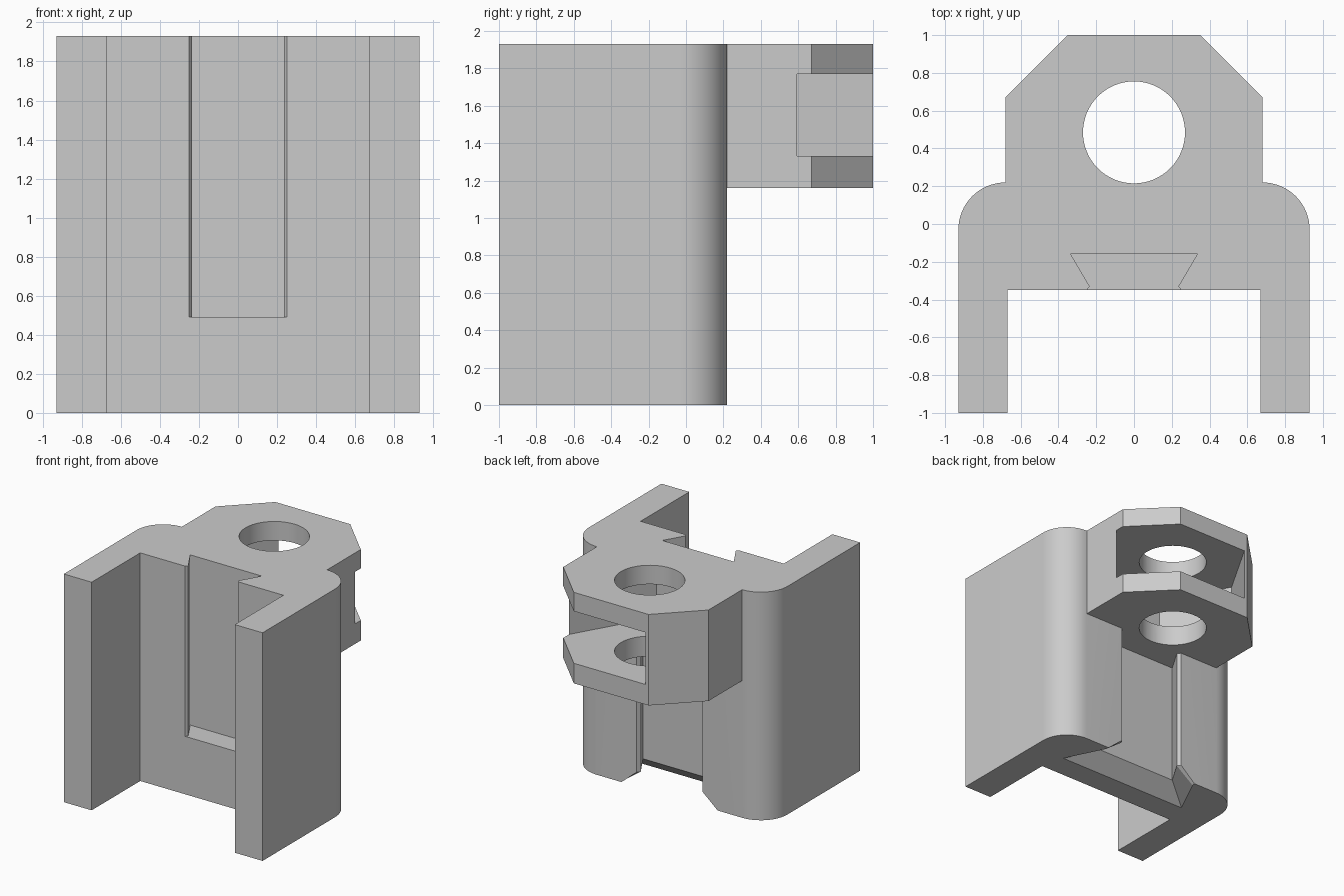
import bpy, bmesh
from math import sin, cos, pi, radians
from mathutils import Vector

if "Cube" in bpy.data.objects:
    bpy.data.objects.remove(bpy.data.objects["Cube"], do_unlink=True)

grey = bpy.data.materials.new("plain_grey")
grey.use_nodes = True
grey.diffuse_color = (0.6, 0.6, 0.6, 1)
grey.node_tree.nodes["Principled BSDF"].inputs["Base Color"].default_value = (0.6, 0.6, 0.6, 1)

HEIGHT, LUG_Z = 1.93, 1.16
HOLE = Vector((0, 0.485))


def loft(name, sections):
    """Solid through a stack of (outline, z) sections of equal point count."""
    bm = bmesh.new()
    rings = [[bm.verts.new((p[0], p[1], z)) for p in pts] for pts, z in sections]
    n = len(rings[0])
    for low, high in zip(rings, rings[1:]):
        for i in range(n):
            j = (i + 1) % n
            bm.faces.new((low[i], low[j], high[j], high[i]))
    bm.faces.new(rings[0][::-1])
    bm.faces.new(rings[-1])
    bmesh.ops.recalc_face_normals(bm, faces=bm.faces)
    mesh = bpy.data.meshes.new(name)
    bm.to_mesh(mesh)
    bm.free()
    mesh.materials.append(grey)
    obj = bpy.data.objects.new(name, mesh)
    bpy.context.collection.objects.link(obj)
    return obj


def prism(name, pts, z0, z1):
    return loft(name, [(pts, z0), (pts, z1)])


def mirrored(half):
    """Close a +x half outline by mirroring it."""
    return half + [(-x, y) for x, y in reversed(half)]


def combine(target, tool, operation):
    tool.hide_render = True
    mod = target.modifiers.new(operation, 'BOOLEAN')
    mod.operation, mod.object, mod.solver = operation, tool, 'EXACT'
    bpy.context.view_layer.objects.active = target
    bpy.ops.object.modifier_apply(modifier=mod.name)
    bpy.data.objects.remove(tool, do_unlink=True)


# U-shaped channel with rounded rear corners
corner = [(0.68 + 0.25 * cos(t * pi / 32), -0.03 + 0.25 * sin(t * pi / 32)) for t in range(17)]
body = prism("bracket_body",
             mirrored([(0.67, -0.35), (0.67, -1), (0.93, -1)] + corner), 0, HEIGHT)

# Rear lug with clipped corners
lug = prism("rear_lug", mirrored([(0.68, 0.1), (0.68, 0.67), (0.35, 1)]), LUG_Z, HEIGHT)
combine(body, lug, 'UNION')

# Front dovetail groove, open at the top
front_groove = prism("front_groove",
                     mirrored([(0.25, -0.45), (0.25, -0.35), (0.235, -0.33), (0.335, -0.16)]),
                     0.49, 2.1)
combine(body, front_groove, 'DIFFERENCE')

# Rear dovetail groove under the lug, flared at the bottom
narrow = mirrored([(0.31, 0.3), (0.31, 0.22), (0.29, 0.19), (0.41, -0.01)])
wide = mirrored([(0.45, 0.3), (0.45, 0.22), (0.455, 0.19), (0.62, -0.145)])
rear_groove = loft("rear_groove", [(wide, -0.1), (wide, 0), (narrow, 0.12), (narrow, LUG_Z)])
combine(body, rear_groove, 'DIFFERENCE')

# Angled slot with a half-hexagon end
radius = 0.535 / cos(pi / 6)
slot = [HOLE + radius * Vector((cos(radians(a)), sin(radians(a)))) for a in (180, 240, 300, 360)]
out = 1.5 * Vector((cos(pi / 3), sin(pi / 3)))
slot = [slot[0] + out] + slot + [slot[-1] + out]
combine(body, prism("nut_slot", slot, 1.33, 1.77), 'DIFFERENCE')

# Round hole through both lug plates
ring = [HOLE + 0.27 * Vector((cos(t * pi / 32), sin(t * pi / 32))) for t in range(64)]
combine(body, prism("pin_hole", ring, 1.1, 2.1), 'DIFFERENCE')

# Smooth the rounded corners and the bore only
bpy.ops.object.select_all(action='DESELECT')
body.select_set(True)
bpy.context.view_layer.objects.active = body
bpy.ops.object.shade_smooth_by_angle(angle=radians(20))
